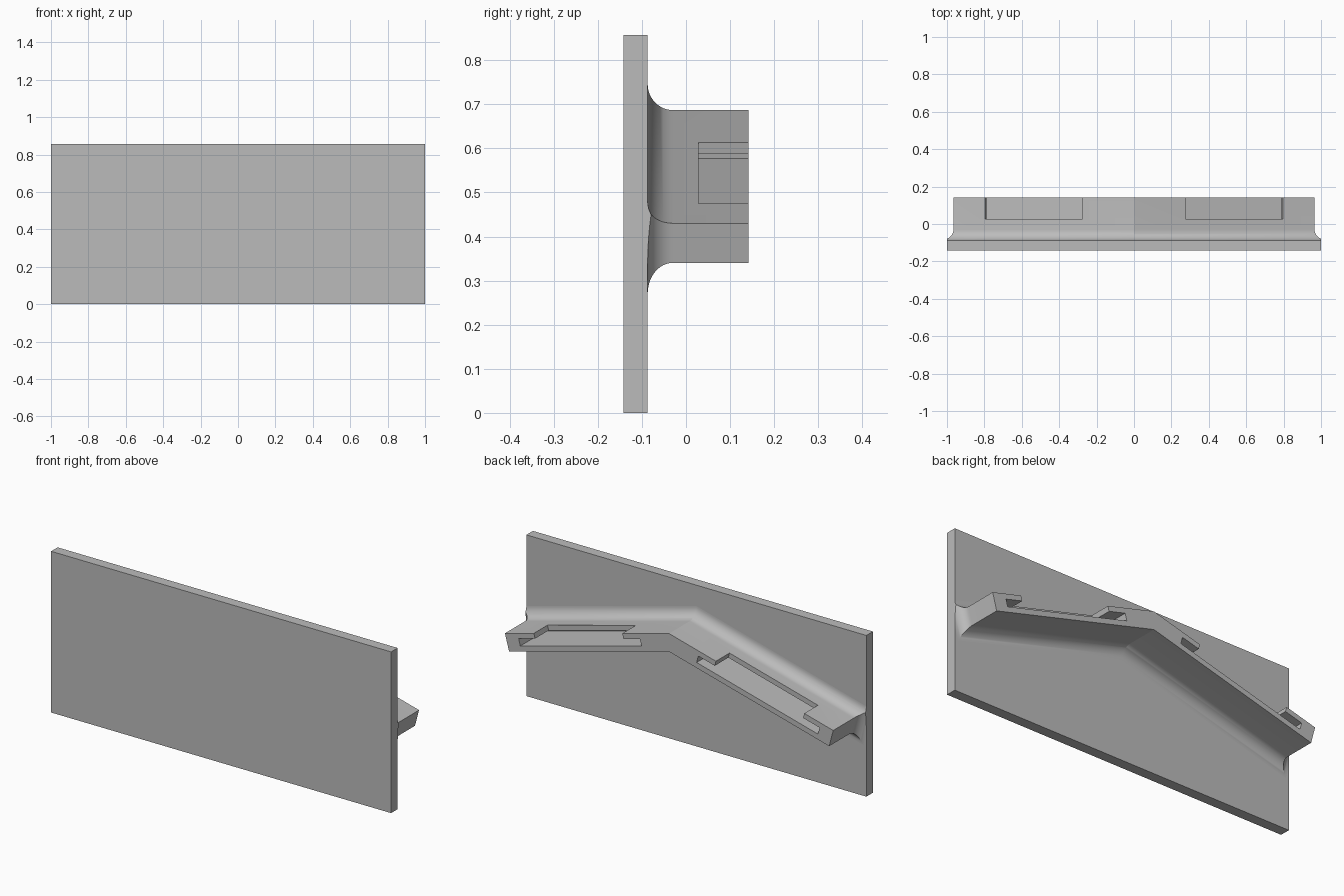
import bpy
import bmesh
from math import radians, sin, cos, pi
from mathutils import Vector

cube = bpy.data.objects.get("Cube")
if cube:
    bpy.data.objects.remove(cube, do_unlink=True)

ANGLE = radians(14.9)
C, S = cos(ANGLE), sin(ANGLE)
APEX_Z = 0.687         # top ridge of the shelf
ARM = 0.999            # arm length along the slope
THICK = 0.093
PLATE_BACK = -0.087
PLATE_FRONT = -0.142
BACK = 0.142
FILLET = 0.057

grey = bpy.data.materials.new("plain grey")
grey.use_nodes = True
colour = (0.5, 0.5, 0.5, 1)
grey.diffuse_color = colour
grey.node_tree.nodes["Principled BSDF"].inputs["Base Color"].default_value = colour


def make_object(name, bm):
    bmesh.ops.recalc_face_normals(bm, faces=bm.faces)
    mesh = bpy.data.meshes.new(name)
    bm.to_mesh(mesh)
    bm.free()
    obj = bpy.data.objects.new(name, mesh)
    obj.data.materials.append(grey)
    bpy.context.collection.objects.link(obj)
    return obj


def arm_point(along, up, side=1):
    """Point in x, z from distance down the arm and height off its top face."""
    return side * (along * C + up * S), APEX_Z - along * S + up * C


def loft(rings):
    """Closed solid through rings of points with equal counts."""
    bm = bmesh.new()
    loops = [[bm.verts.new(p) for p in ring] for ring in rings]
    n = len(loops[0])
    for a, b in zip(loops, loops[1:]):
        for i in range(n):
            j = (i + 1) % n
            bm.faces.new((a[i], a[j], b[j], b[i]))
    bm.faces.new(loops[0])
    bm.faces.new(loops[-1])
    return bm


def chevron(y, grow):
    """Outline of the bent shelf, grown outwards by an offset."""
    top, low = grow, -THICK - grow
    end = ARM + grow
    outline = [(0, APEX_Z + top / C), arm_point(end, top), arm_point(end, low),
               (0, APEX_Z + low / C), arm_point(end, low, -1), arm_point(end, top, -1)]
    return [(x, y, z) for x, z in outline]


def arm_box(name, side, along, up, depth):
    rings = []
    for y in depth:
        corners = [(along[0], up[0]), (along[1], up[0]), (along[1], up[1]), (along[0], up[1])]
        ring = []
        for a, u in corners:
            x, z = arm_point(a, u, side)
            ring.append((x, y, z))
        rings.append(ring)
    obj = make_object(name, loft(rings))
    obj.hide_render = True
    return obj


# Back plate
bm = bmesh.new()
bmesh.ops.create_cube(bm, size=1)
for v in bm.verts:
    v.co = Vector((v.co.x * 2,
                   PLATE_BACK if v.co.y > 0 else PLATE_FRONT,
                   0.857 if v.co.z > 0 else 0))
make_object("wall_plate", bm)

# Bent shelf with a concave fillet where it meets the plate
STEPS = 12
rings = [chevron(PLATE_BACK - 0.01, FILLET)]
for i in range(STEPS + 1):
    t = i / STEPS * pi / 2
    rings.append(chevron(PLATE_BACK + FILLET * (1 - cos(t)), FILLET * (1 - sin(t))))
rings.append(chevron(BACK, 0))
bm = loft(rings)

# Trim the fillet flush with the plate ends
for side in (-1, 1):
    geom = bm.verts[:] + bm.edges[:] + bm.faces[:]
    bmesh.ops.bisect_plane(bm, geom=geom, plane_co=(side, 0, 0),
                           plane_no=(side, 0, 0), clear_outer=True)
    rim = [e for e in bm.edges if e.is_boundary]
    bmesh.ops.holes_fill(bm, edges=rim, sides=0)
shelf = make_object("bent_shelf", bm)

# Undercut slots in both arms: narrow mouth above, wider pocket below
cutters = []
for side in (-1, 1):
    cutters.append(arm_box("slot_mouth", side, (0.285, 0.823), (-0.045, 0.05), (0.028, 0.2)))
    cutters.append(arm_box("slot_pocket", side, (0.185, 0.923), (-0.065, -0.027), (-0.07, 0.2)))

bpy.ops.object.select_all(action="DESELECT")
bpy.context.view_layer.objects.active = shelf
shelf.select_set(True)
for cutter in cutters:
    mod = shelf.modifiers.new("slot", "BOOLEAN")
    mod.operation = "DIFFERENCE"
    mod.solver = "EXACT"
    mod.object = cutter
    bpy.ops.object.modifier_apply(modifier=mod.name)
for cutter in cutters:
    bpy.data.objects.remove(cutter, do_unlink=True)

bpy.ops.object.shade_smooth_by_angle(angle=radians(25))
